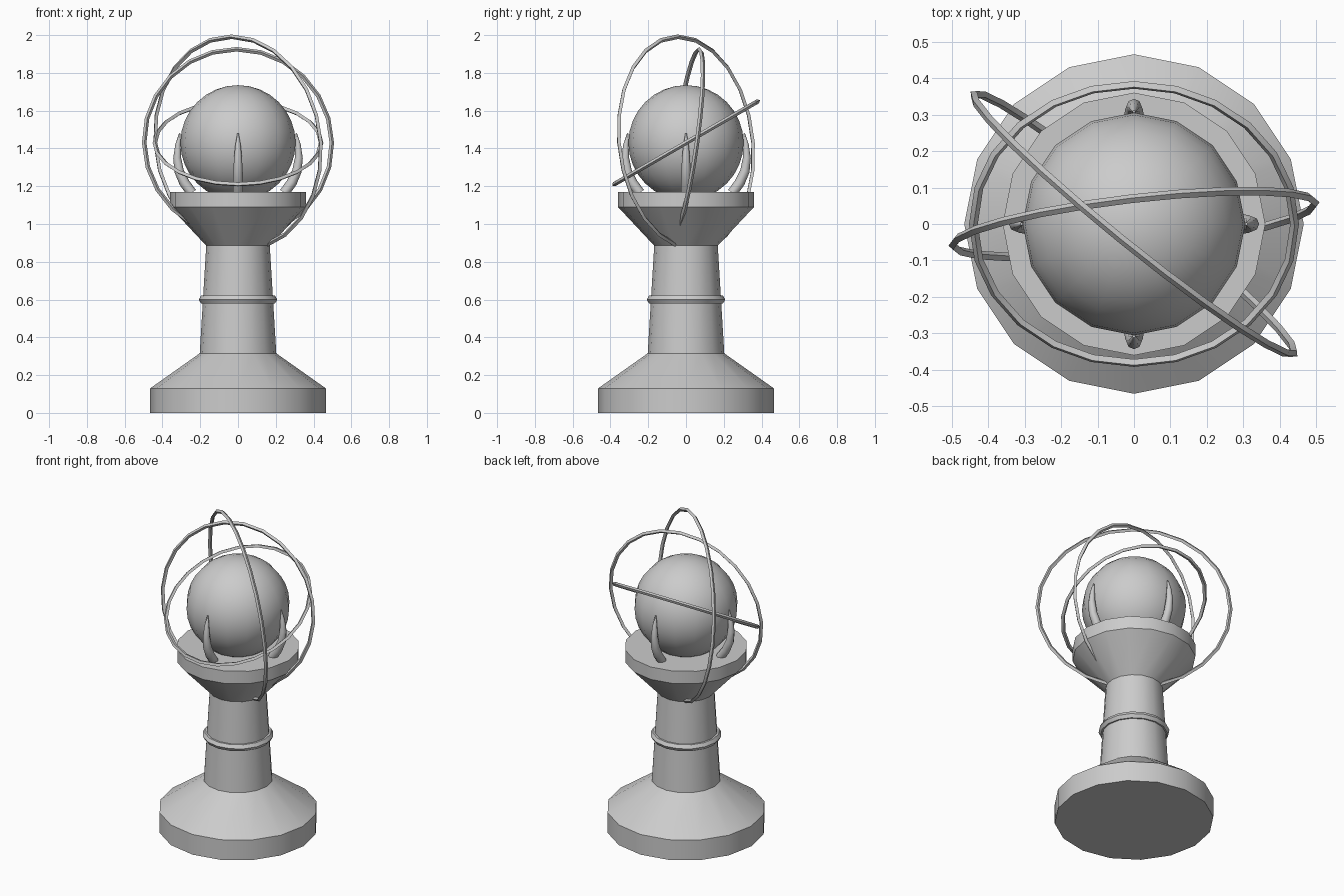
import bpy, bmesh, math
from mathutils import Vector, Matrix

if "Cube" in bpy.data.objects:
    bpy.data.objects.remove(bpy.data.objects["Cube"])

stone = bpy.data.materials.new("light_grey")
stone.diffuse_color = (0.6, 0.6, 0.6, 1)
stone.use_nodes = True
stone.node_tree.nodes["Principled BSDF"].inputs["Base Color"].default_value = stone.diffuse_color
CENTRE = Vector((0, 0, 1.43))


def finish(name, bm, smooth=30):
    bmesh.ops.recalc_face_normals(bm, faces=bm.faces)
    me = bpy.data.meshes.new(name)
    bm.to_mesh(me)
    bm.free()
    ob = bpy.data.objects.new(name, me)
    bpy.context.collection.objects.link(ob)
    me.materials.append(stone)
    bpy.ops.object.select_all(action='DESELECT')
    ob.select_set(True)
    bpy.context.view_layer.objects.active = ob
    bpy.ops.object.shade_smooth_by_angle(angle=math.radians(smooth))
    return ob


def loft(bm, loops, closed=False):
    """Skin a list of vertex loops; cap the ends unless closed."""
    pairs = list(zip(loops, loops[1:] + loops[:1]))
    for a, b in pairs if closed else pairs[:-1]:
        for i in range(len(a)):
            j = (i + 1) % len(a)
            bm.faces.new((a[i], a[j], b[j], b[i]))
    if not closed:
        bm.faces.new(loops[0])
        bm.faces.new(loops[-1])


def turned(name, profile, sides=16):
    bm = bmesh.new()
    loops = [[bm.verts.new((r * math.cos(math.tau * i / sides),
                            r * math.sin(math.tau * i / sides), z))
              for i in range(sides)] for r, z in profile]
    loft(bm, loops)
    return finish(name, bm)


def hoop(name, radius, thick, u, v, centre, major=24, minor=4):
    """Thin ring lying in the plane of the unit vectors u and v."""
    n = u.cross(v)
    bm = bmesh.new()
    loops = []
    for i in range(major):
        a = math.tau * i / major
        d = u * math.cos(a) + v * math.sin(a)
        loops.append([bm.verts.new(centre + d * (radius + thick * math.cos(b)) + n * thick * math.sin(b))
                      for b in (math.tau * k / minor for k in range(minor))])
    loft(bm, loops, closed=True)
    return finish(name, bm)


# Pedestal
turned("base", [(0.465, 0), (0.465, 0.13), (0.203, 0.315)])
turned("column", [(0.203, 0.31), (0.168, 0.89)])
turned("platform", [(0.168, 0.885), (0.36, 1.09), (0.36, 1.17)])
hoop("column_band", 0.184, 0.024, Vector((1, 0, 0)), Vector((0, 1, 0)),
     Vector((0, 0, 0.6)), 16, 6)

# Globe
bm = bmesh.new()
bmesh.ops.create_uvsphere(bm, u_segments=16, v_segments=16, radius=0.305,
                          matrix=Matrix.Translation(CENTRE))
finish("globe", bm)

# Four curved, tapering claws: (distance out, height, half width)
path = [(0.245, 1.165, 0.027), (0.285, 1.22, 0.027), (0.312, 1.28, 0.025),
        (0.322, 1.35, 0.021), (0.318, 1.42, 0.014), (0.308, 1.48, 0.004)]
for q in range(4):
    bm = bmesh.new()
    turn = Matrix.Rotation(q * math.pi / 2, 3, 'Z')
    loops = []
    for i, (r, z, w) in enumerate(path):
        p0, p1 = path[max(i - 1, 0)], path[min(i + 1, len(path) - 1)]
        t = Vector((p1[0] - p0[0], 0, p1[1] - p0[1])).normalized()
        side = Vector((0, 1, 0))
        out = side.cross(t)
        loops.append([bm.verts.new(turn @ (Vector((r, 0, z)) + w * (side * math.cos(b) + out * math.sin(b))))
                      for b in (math.tau * k / 8 for k in range(8))])
    loft(bm, loops)
    finish("claw_%d" % (q + 1), bm, 50)

# Three tilted rings: radius, heading and lean in degrees
for name, radius, heading, lean in (("inner_ring", 0.44, 0, 60),
                                    ("middle_ring", 0.5, 6.7, 8),
                                    ("outer_ring", 0.564, -39, -5.5)):
    h, k = math.radians(heading), math.radians(lean)
    u = Vector((math.cos(h), math.sin(h), 0))
    v = Vector((-math.sin(h) * math.sin(k), math.cos(h) * math.sin(k), math.cos(k)))
    hoop(name, radius, 0.012, u, v, CENTRE)
